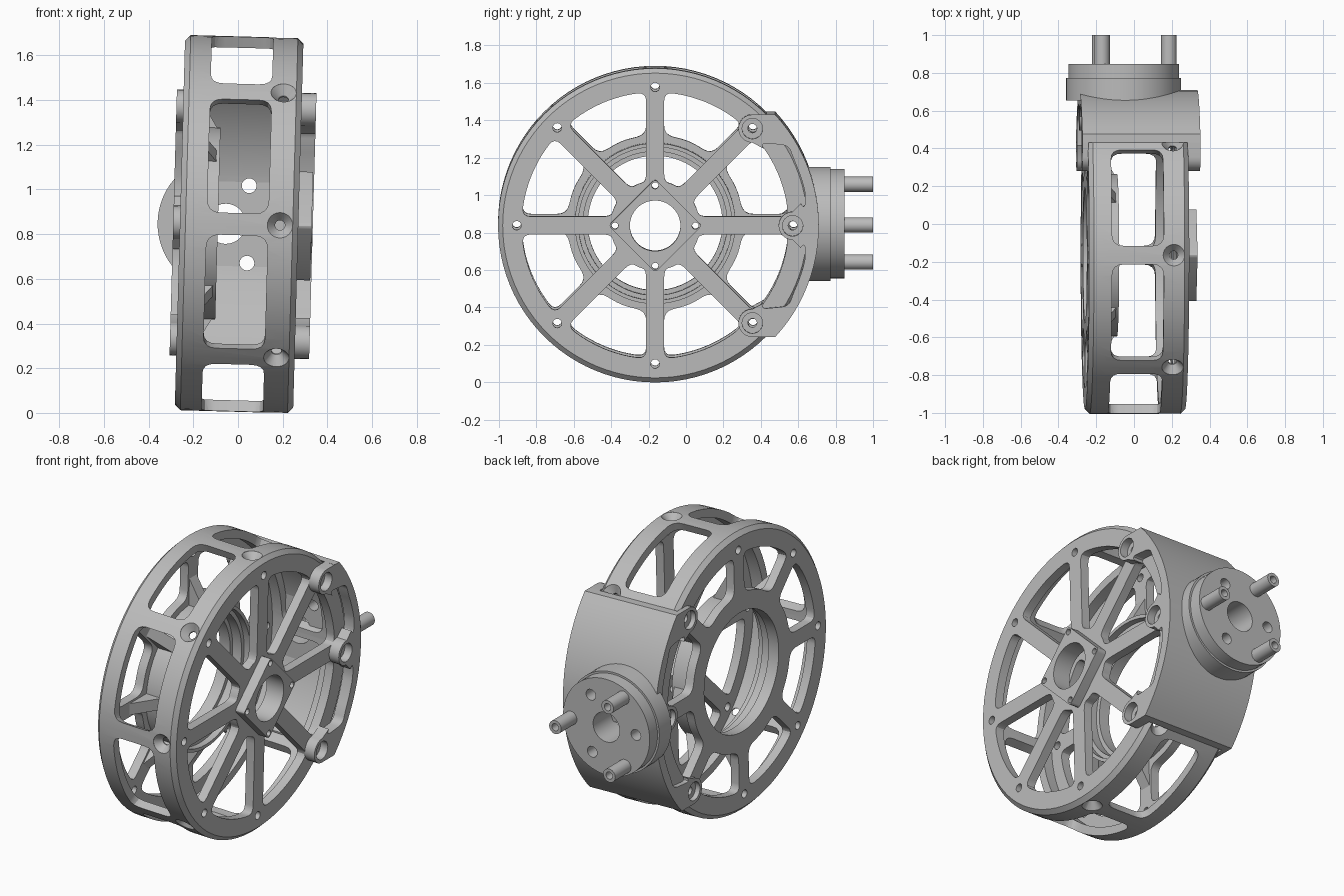
import bpy, bmesh
from math import sin, cos, asin, radians, pi
from mathutils import Matrix, Vector

if "Cube" in bpy.data.objects:
    bpy.data.objects.remove(bpy.data.objects["Cube"])

# Wheel frame: u = back, v = up, w = along the axle
AXIS = Matrix(((0, 0, 1, 0), (1, 0, 0, 0), (0, 1, 0, 0), (0, 0, 0, 1)))
WORLD = Matrix.Translation((0, -0.165, 0.845)) @ Matrix.Rotation(radians(1.6), 4, 'Y') @ AXIS
IDENT = Matrix.Identity(4)

grey = bpy.data.materials.new("machined_grey")
grey.use_nodes = True
grey.diffuse_color = (0.5, 0.5, 0.5, 1)
grey.node_tree.nodes["Principled BSDF"].inputs["Base Color"].default_value = (0.5, 0.5, 0.5, 1)


def spin(k, n=8, start=0.0):
    return Matrix.Rotation(2 * pi * k / n + radians(start), 4, 'Z')


def arc(r, a, b, n, c=(0, 0)):
    return [(c[0] + r * cos(radians(a + (b - a) * i / n)),
             c[1] + r * sin(radians(a + (b - a) * i / n))) for i in range(n + 1)]


def circle(r, n=64, c=(0, 0)):
    return arc(r, 0, 360, n, c)[:-1]


def turn(pts, deg):
    m = Matrix.Rotation(radians(deg), 2)
    return [tuple(m @ Vector(p)) for p in pts]


def rounded(pts, r, steps=4):
    out = []
    for i, p in enumerate(pts):
        p, a, b = Vector(p), Vector(pts[i - 1]), Vector(pts[(i + 1) % len(pts)])
        s = p + (a - p).normalized() * min(r, 0.45 * (a - p).length)
        e = p + (b - p).normalized() * min(r, 0.45 * (b - p).length)
        for k in range(steps + 1):
            t = k / steps
            out.append(tuple(s * (1 - t) ** 2 + p * 2 * t * (1 - t) + e * t * t))
    return out


def finish(name, bm):
    bmesh.ops.remove_doubles(bm, verts=bm.verts, dist=1e-5)
    bmesh.ops.recalc_face_normals(bm, faces=bm.faces)
    me = bpy.data.meshes.new(name)
    bm.to_mesh(me)
    bm.free()
    me.materials.clear()
    me.materials.append(grey)
    ob = bpy.data.objects.new(name, me)
    bpy.context.collection.objects.link(ob)
    ob.matrix_world = WORLD
    return ob


def plate(name, outlines, z0, z1, mats=(IDENT,)):
    """Extrude a filled outline with holes, once for each placement."""
    cu = bpy.data.curves.new(name, 'CURVE')
    cu.dimensions, cu.fill_mode, cu.extrude = '2D', 'BOTH', (z1 - z0) / 2
    for pts in outlines:
        s = cu.splines.new('POLY')
        s.points.add(len(pts) - 1)
        for q, p in zip(s.points, pts):
            q.co = (p[0], p[1], 0, 1)
        s.use_cyclic_u = True
    tmp = bpy.data.objects.new(name, cu)
    bpy.context.collection.objects.link(tmp)
    flat = bpy.data.meshes.new_from_object(
        tmp.evaluated_get(bpy.context.evaluated_depsgraph_get()))
    bpy.data.objects.remove(tmp)
    bm = bmesh.new()
    for m in mats:
        me = flat.copy()
        me.transform(m @ Matrix.Translation((0, 0, (z0 + z1) / 2)))
        bm.from_mesh(me)
        bpy.data.meshes.remove(me)
    return finish(name, bm)


def lathe(name, profile, mats=(IDENT,), n=64):
    """Revolve a closed (radius, height) profile."""
    bm = bmesh.new()
    for m in mats:
        rings = [[bm.verts.new(m @ Vector((r * cos(2 * pi * i / n), r * sin(2 * pi * i / n), z)))
                  for r, z in profile] for i in range(n)]
        for i in range(n):
            a, b = rings[i], rings[(i + 1) % n]
            for j in range(len(profile)):
                k = (j + 1) % len(profile)
                if profile[j][0] or profile[k][0]:
                    bm.faces.new((a[j], b[j], b[k], a[k]))
    return finish(name, bm)


def cut(ob, cutter):
    mod = ob.modifiers.new("cut", 'BOOLEAN')
    mod.operation, mod.solver, mod.object = 'DIFFERENCE', 'EXACT', cutter
    bpy.context.view_layer.update()
    me = bpy.data.meshes.new_from_object(
        ob.evaluated_get(bpy.context.evaluated_depsgraph_get()))
    ob.modifiers.clear()
    ob.data = me
    bpy.data.objects.remove(cutter)


def spoke_windows(r_in, r_out, half, fillet):
    """Eight rounded openings between spokes of constant width."""
    def edge(r):
        return 22.5 - asin(half / r) * 180 / pi
    a, b = edge(r_in), edge(r_out)
    w = rounded(arc(r_out, -b, b, 4) + arc(r_in, a, -a, 2), fillet)
    return [turn(w, 22.5 + 45 * k) for k in range(8)]


parts = []
rim_holes = [turn(circle(0.024, 16, (0.74, 0)), 45 * k) for k in range(8)]

# Rim shell with side windows and countersunk holes
rim = lathe("rim", [(0.79, -0.26), (0.815, -0.26), (0.84, -0.235),
                    (0.84, 0.245), (0.815, 0.27), (0.79, 0.27)], n=96)
slot = rounded([(-0.275, -0.14), (0.275, -0.14), (0.275, 0.135), (-0.275, 0.135)], 0.06)
cut(rim, plate("window_cutter", [slot], 0.6, 1.0, [spin(k, 8, 22.5) @ AXIS for k in range(8)]))
sink = [(0, 0.7), (0.022, 0.7), (0.022, 0.797), (0.057, 0.838), (0.057, 0.9), (0, 0.9)]
cut(rim, lathe("sink_cutter", sink, [Matrix.Translation((0, 0, 0.188)) @ spin(k) @ AXIS
                                     for k in range(8)], 24))
parts.append(rim)

# Spoked wheel faces
bolts = [circle(0.018, 12, p) for p in ((0.215, 0), (-0.215, 0), (0, 0.215), (0, -0.215))]
parts.append(plate("hub_side_spokes", [circle(0.795, 96), circle(0.135)] + bolts + rim_holes
                   + spoke_windows(0.24, 0.715, 0.048, 0.05), 0.215, 0.27))
parts.append(plate("open_side_spokes", [circle(0.795, 96), circle(0.42)] + rim_holes
                   + spoke_windows(0.475, 0.715, 0.048, 0.05), -0.26, -0.205))

# Square hub boss, stepped bearing ring and its gussets
diamond = rounded([(0.25, 0), (0, 0.25), (-0.25, 0), (0, -0.25)], 0.02)
parts.append(plate("hub_boss", [diamond, circle(0.135)] + bolts, 0.268, 0.33))
parts.append(lathe("bearing_ring", [(0.36, -0.26), (0.43, -0.26), (0.43, -0.09), (0.41, -0.09),
                                    (0.41, -0.13), (0.385, -0.13), (0.385, -0.19), (0.36, -0.19)]))
side = Matrix(((1, 0, 0, 0), (0, 0, -1, 0), (0, 1, 0, 0), (0, 0, 0, 1)))
parts.append(plate("gusset", [[(0.42, -0.21), (0.6, -0.21), (0.42, -0.1)]], -0.035, 0.035,
                   [spin(k) @ side for k in range(8)]))

# Saddle bracket wrapping the back of the rim
FLANGE = Matrix.Translation((0, 0, -0.055)) @ AXIS
flange_holes = [circle(0.09, 32)] + [circle(0.033, 20, turn([(0, 0.2)], 60 + 120 * k)[0][:2])
                                     for k in range(3)]
flange_holes[1:] = [circle(0.033, 20, turn([(0, -0.2)], 120 * k)[0]) for k in range(3)]
saddle = plate("saddle", [arc(0.875, -42.8, 42.8, 24) + arc(0.842, 45, -45, 24)], -0.29, 0.335)
for hole in flange_holes:
    cut(saddle, plate("hole_cutter", [hole], 0.7, 1.1, [FLANGE]))
parts.append(saddle)

# Bracket cheeks: an outer band with three screw ears
upper = (arc(0.075, 90, 270, 12, (0.52, 0.52))
         + rounded([(0.56, 0.445), (0.715, 0.43), *arc(0.822, 26, 12, 3), (0.8, 0.085)], 0.04)
         + arc(0.075, 90, 180, 6, (0.735, 0)))
lower = [(u, -v) for u, v in reversed(upper[:-1])]
cheek = [arc(0.875, -42.8, 42.8, 24) + upper + lower]
ears = [circle(0.055, 24, p) for p in ((0.52, 0.52), (0.735, 0), (0.52, -0.52))]
seats = [circle(0.024, 16, p) for p in ((0.52, 0.52), (0.735, 0), (0.52, -0.52))]
parts.append(plate("hub_side_cheek", cheek + ears, 0.285, 0.335))
parts.append(plate("hub_side_cheek_floor", cheek + seats, 0.268, 0.286))
parts.append(plate("open_side_cheek", cheek + ears, -0.29, -0.258))

# Mounting flange and its three hollow pins
parts.append(plate("flange_base", [circle(0.305)] + flange_holes, 0.82, 0.937, [FLANGE]))
parts.append(plate("flange_cap", [circle(0.293)] + flange_holes, 0.935, 1.013, [FLANGE]))
pins = [Matrix.Translation((0, p[0], p[1])) @ FLANGE
        for p in (turn([(0, 0.24)], 120 * k)[0] for k in range(3))]
parts.append(lathe("pin", [(0.022, 1.0), (0.041, 1.0), (0.041, 1.165), (0.022, 1.165)], pins, 24))

# Smooth the round walls, keep machined edges sharp
bpy.ops.object.select_all(action='DESELECT')
for ob in parts:
    ob.select_set(True)
bpy.context.view_layer.objects.active = parts[0]
bpy.ops.object.shade_smooth_by_angle(angle=radians(25))
